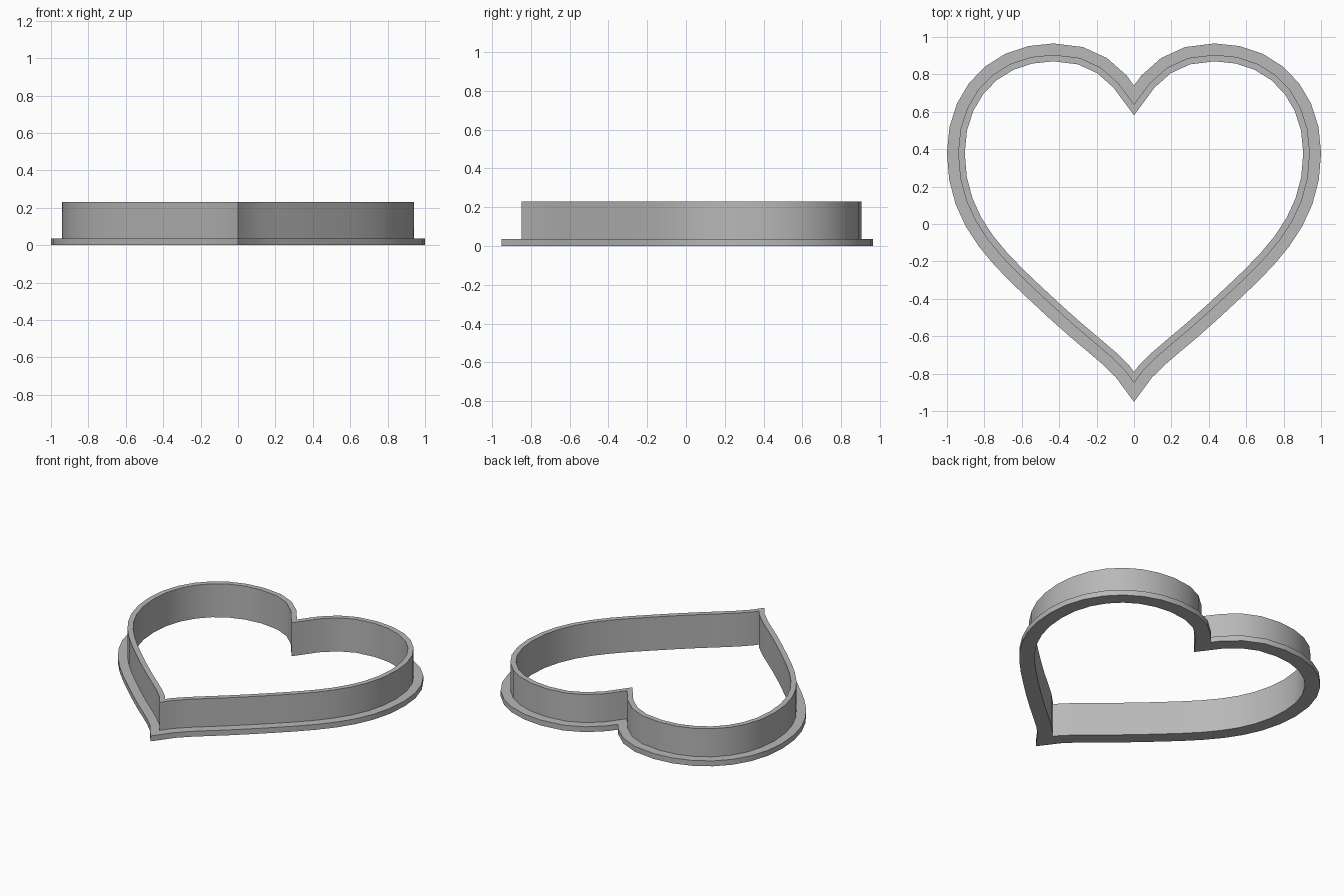
import bpy
import bmesh
import math
from mathutils import Vector
from mathutils.geometry import interpolate_bezier

cube = bpy.data.objects.get("Cube")
if cube:
    bpy.data.objects.remove(cube, do_unlink=True)

# Single grey material
grey = bpy.data.materials.new("grey_plastic")
grey.use_nodes = True
colour = (0.48, 0.48, 0.48, 1)
grey.diffuse_color = colour
grey.node_tree.nodes["Principled BSDF"].inputs["Base Color"].default_value = colour

# Right half of the heart: curve pieces from the notch round to the tip
pieces = [
    ((0, 0.64), (0.11, 0.81), (0.22, 0.905), (0.43, 0.905), 4),
    ((0.43, 0.905), (0.73, 0.905), (0.94, 0.69), (0.94, 0.38), 7),
    ((0.94, 0.38), (0.94, 0.0), (0.69, -0.20), (0.42, -0.453), 8),
    ((0.42, -0.453), (0.22, -0.64), (0.07, -0.73), (0, -0.85), 5),
]
half = [Vector((0, 0.64))]
for a, b, c, d, steps in pieces:
    points = interpolate_bezier(Vector(a), Vector(b), Vector(c), Vector(d), steps + 1)
    half += [p.to_2d() for p in points[1:]]
outline = half + [Vector((-p.x, p.y)) for p in reversed(half[1:-1])]


def mitred_offset(points, distance):
    """Move a closed clockwise outline outwards, keeping its corners sharp."""
    result = []
    for i, p in enumerate(points):
        before = (p - points[i - 1]).normalized()
        after = (points[(i + 1) % len(points)] - p).normalized()
        n1 = Vector((-before.y, before.x))
        n2 = Vector((-after.y, after.x))
        result.append(p + (n1 + n2) * distance / (1 + n1.dot(n2)))
    return result


# Cross-section of wall and foot flange: (offset from wall outside, height)
section = [(-0.035, 0), (0.06, 0), (0.06, 0.037),
           (0, 0.037), (0, 0.23), (-0.035, 0.23)]

# Sweep the section round the heart
bm = bmesh.new()
rings = [[bm.verts.new((p.x, p.y, z)) for p in mitred_offset(outline, offset)]
         for offset, z in section]
for k, ring in enumerate(rings):
    lower = rings[k - 1]
    for i in range(len(ring)):
        j = (i + 1) % len(ring)
        bm.faces.new((lower[i], lower[j], ring[j], ring[i]))
bmesh.ops.recalc_face_normals(bm, faces=bm.faces)
mesh = bpy.data.meshes.new("heart_cutter")
bm.to_mesh(mesh)
bm.free()
mesh.materials.append(grey)
cutter = bpy.data.objects.new("heart_cutter", mesh)
bpy.context.collection.objects.link(cutter)

# Smooth lobes with sharp rims and corners
bpy.ops.object.select_all(action='DESELECT')
cutter.select_set(True)
bpy.context.view_layer.objects.active = cutter
bpy.ops.object.shade_smooth_by_angle(angle=math.radians(30))
